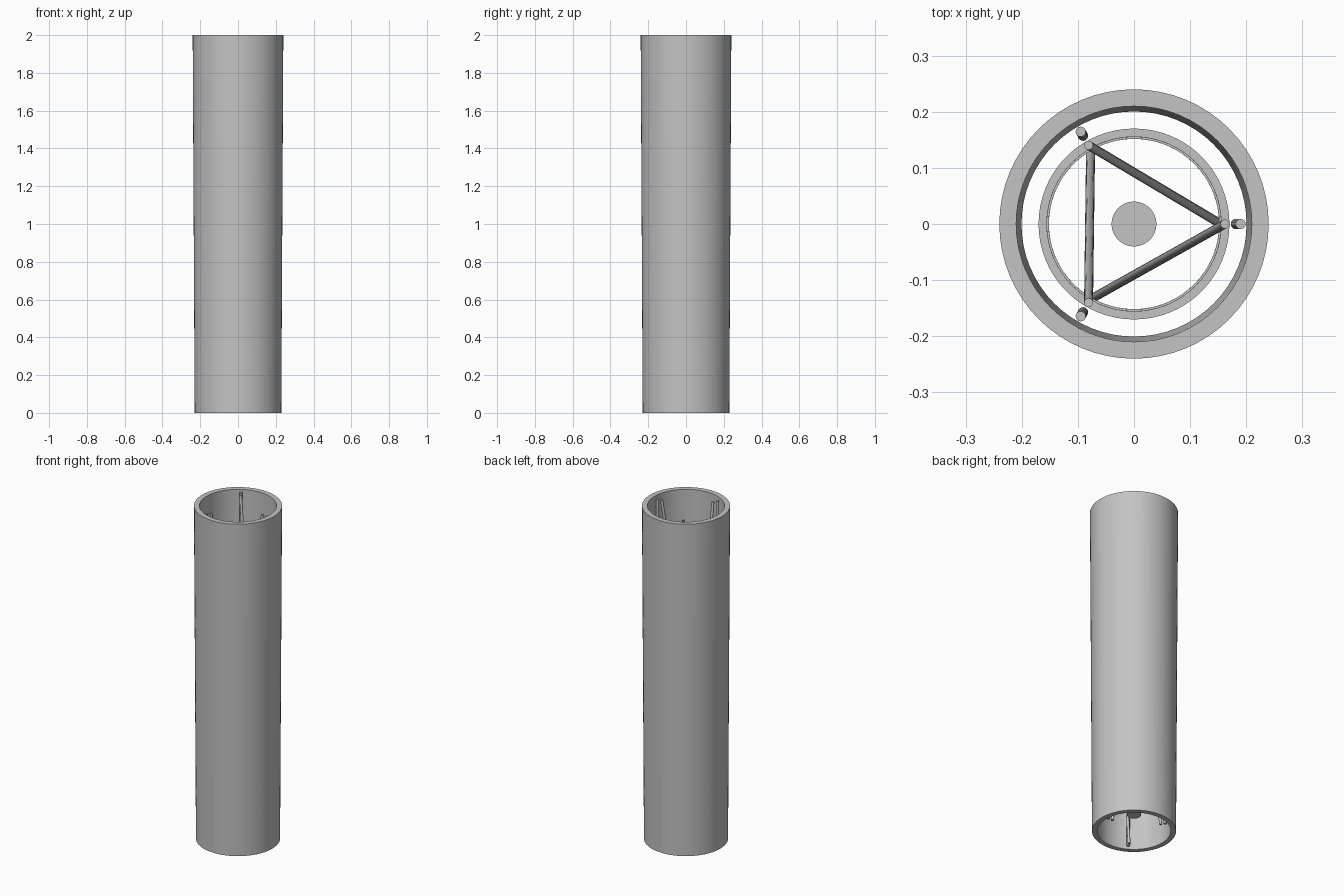
import bpy
import bmesh
import math
from mathutils import Vector

if "Cube" in bpy.data.objects:
    bpy.data.objects.remove(bpy.data.objects["Cube"], do_unlink=True)

HEIGHT = 2.0
TAPER = 0.045  # share of the radius lost at the base

grey = bpy.data.materials.new("light_grey")
grey.use_nodes = True
colour = (0.55, 0.55, 0.55, 1)
grey.diffuse_color = colour
grey.node_tree.nodes["Principled BSDF"].inputs["Base Color"].default_value = colour


def radius_at(radius, z):
    return radius * (1 - TAPER * (1 - z / HEIGHT))


def finish(name, bm):
    bmesh.ops.recalc_face_normals(bm, faces=bm.faces)
    mesh = bpy.data.meshes.new(name)
    bm.to_mesh(mesh)
    bm.free()
    mesh.materials.append(grey)
    obj = bpy.data.objects.new(name, mesh)
    bpy.context.collection.objects.link(obj)
    bpy.ops.object.select_all(action="DESELECT")
    obj.select_set(True)
    bpy.context.view_layer.objects.active = obj
    bpy.ops.object.shade_smooth_by_angle(angle=math.radians(35))
    return obj


def tube(name, outer, inner, z0, z1, sides=64):
    """Open tapered tube with a wall from inner to outer radius."""
    bm = bmesh.new()
    loops = []
    for r, z in ((outer, z0), (outer, z1), (inner, z1), (inner, z0)):
        r = radius_at(r, z)
        loops.append([bm.verts.new((r * math.cos(a), r * math.sin(a), z))
                      for a in (math.tau * i / sides for i in range(sides))])
    for k in range(4):
        a, b = loops[k], loops[(k + 1) % 4]
        for i in range(sides):
            j = (i + 1) % sides
            bm.faces.new((a[i], a[j], b[j], b[i]))
    return finish(name, bm)


def rod(name, start, end, radius, end_radius=None, sides=20):
    """Solid rod with level ends, sheared between two points."""
    bm = bmesh.new()
    bmesh.ops.create_cone(bm, cap_ends=True, segments=sides, radius1=radius,
                          radius2=end_radius or radius, depth=1)
    start, end = Vector(start), Vector(end)
    for v in bm.verts:
        base = start if v.co.z < 0 else end
        v.co = base + Vector((v.co.x, v.co.y, 0))
    return finish(name, bm)


def polar(radius, degrees, z):
    a = math.radians(degrees)
    r = radius_at(radius, z)
    return (r * math.cos(a), r * math.sin(a), z)


# Outer shell, open at both ends
tube("outer_shell", 0.24, 0.21, 0, HEIGHT)

# Inner support rings
for label, z in (("lower", 0.5), ("upper", 1.5)):
    tube(label + "_ring", 0.172, 0.157, z - 0.02, z + 0.02)

# Central column
rod("central_column", (0, 0, 0.1), (0, 0, 1.87), radius_at(0.04, 0.1), 0.04, 40)

# Upright rods along the wall, and leaning rods twisting a third of a turn
for n in range(3):
    angle = 120 * n
    rod(f"wall_rod_{n + 1}", polar(0.19, angle, 0.01), polar(0.19, angle, 1.99), 0.009)
    rod(f"leaning_rod_{n + 1}", polar(0.162, angle - 120, 0.01),
        polar(0.162, angle, 1.99), 0.008)
